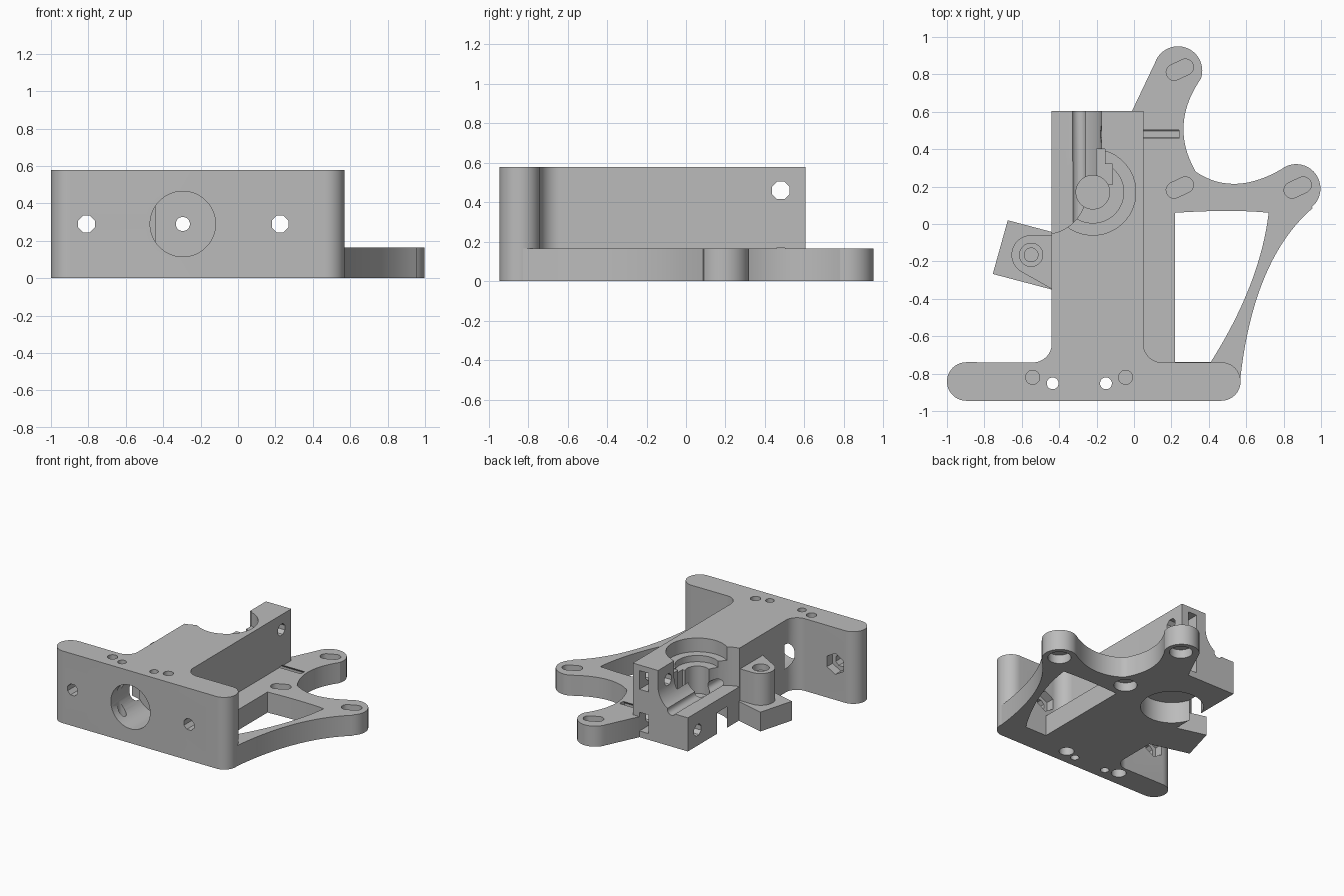
import bpy
import bmesh
from math import cos, sin, radians, pi

cube = bpy.data.objects.get("Cube")
if cube:
    bpy.data.objects.remove(cube, do_unlink=True)

grey = bpy.data.materials.new("plain_grey")
grey.use_nodes = True
grey.diffuse_color = (0.5, 0.5, 0.5, 1)
grey.node_tree.nodes["Principled BSDF"].inputs["Base Color"].default_value = (0.5, 0.5, 0.5, 1)


def arc(cx, cy, r, start, end, n=20):
    angles = [radians(start + (end - start) * i / n) for i in range(n + 1)]
    return [(cx + r * cos(a), cy + r * sin(a)) for a in angles]


def ring(cx, cy, r, n=40):
    return [(cx + r * cos(2 * pi * (i + 0.5) / n), cy + r * sin(2 * pi * (i + 0.5) / n))
            for i in range(n)]


def sweep(a, mid, b, n=20):
    """Curve from a to b that passes through mid."""
    c = [2 * m - (p + q) / 2 for p, m, q in zip(a, mid, b)]
    return [tuple((1 - t) ** 2 * a[k] + 2 * t * (1 - t) * c[k] + t * t * b[k] for k in (0, 1))
            for t in (i / n for i in range(n + 1))]


def rect(x0, x1, y0, y1):
    return [(x0, y0), (x1, y0), (x1, y1), (x0, y1)]


def prism(name, outline, low, high, axis="z"):
    """Extrude a flat outline along an axis."""
    place = {"x": lambda p, h: (h, p[0], p[1]),
             "y": lambda p, h: (p[0], h, p[1]),
             "z": lambda p, h: (p[0], p[1], h)}[axis]
    bm = bmesh.new()
    face = bm.faces.new([bm.verts.new(place(p, low)) for p in outline])
    top = bmesh.ops.extrude_face_region(bm, geom=[face])["geom"]
    for v in top:
        if isinstance(v, bmesh.types.BMVert):
            v.co["xyz".index(axis)] = high
    bmesh.ops.remove_doubles(bm, verts=bm.verts, dist=1e-5)
    bmesh.ops.recalc_face_normals(bm, faces=bm.faces)
    mesh = bpy.data.meshes.new(name)
    bm.to_mesh(mesh)
    bm.free()
    mesh.materials.append(grey)
    obj = bpy.data.objects.new(name, mesh)
    bpy.context.collection.objects.link(obj)
    return obj


def cut(targets, outline, low, high, axis="z"):
    cutter = prism("cutter", outline, low, high, axis)
    cutter.hide_render = True
    for obj in targets:
        mod = obj.modifiers.new("cut", "BOOLEAN")
        mod.operation = "DIFFERENCE"
        mod.solver = "EXACT"
        mod.object = cutter
        bpy.context.view_layer.objects.active = obj
        bpy.ops.object.modifier_apply(modifier=mod.name)
    bpy.data.objects.remove(cutter, do_unlink=True)


# Main body: rounded front wall with a long block behind it
outline = (arc(-0.897, -0.842, 0.103, 270, 90) + arc(-0.54, -0.64, 0.1, -90, 0)
           + [(-0.44, 0.605), (0.05, 0.605)]
           + arc(0.15, -0.64, 0.1, 180, 270) + arc(0.467, -0.842, 0.103, 90, -90))
body = prism("main_body", outline, 0, 0.58)

# Low mounting plate with two rounded arms
outline = ([(0.04, -0.76), (0.04, 0.59), (-0.01, 0.59), (-0.01, 0.605)]
           + arc(0.235, 0.82, 0.13, 162, -18)
           + sweep((0.36, 0.78), (0.265, 0.53), (0.33, 0.28))
           + sweep((0.33, 0.28), (0.55, 0.215), (0.8, 0.3))[1:]
           + arc(0.867, 0.19, 0.13, 121, -50)
           + sweep((0.955, 0.085), (0.7, -0.28), (0.568, -0.83)) + [(0.45, -0.83), (0.4, -0.76)])
plate = prism("mounting_plate", outline, 0, 0.165)
cut([plate], [(0.22, -0.739)] + sweep((0.22, 0.06), (0.5, 0.07), (0.72, 0.06))
    + sweep((0.72, 0.06), (0.62, -0.33), (0.41, -0.739))[1:], -0.1, 0.3)

# Tilted side block and pivot ear
block = prism("side_block", [(-0.43, -0.045), (-0.675, 0.02), (-0.755, -0.267), (-0.43, -0.353)],
              0, 0.155)
ear = prism("pivot_ear", [(-0.43, -0.06)] + arc(-0.55, -0.165, 0.105, 90, 235)
            + [(-0.43, -0.353)], 0.15, 0.41)
cut([ear], ring(-0.55, -0.165, 0.062), 0.36, 0.5)
cut([ear], ring(-0.55, -0.165, 0.037, 20), 0.2, 0.4)

# Rear channel with a rounded inner corner
cut([body], [(-0.5, 0.27)] + arc(-0.355, 0.45, 0.18, -90, 0) + [(-0.175, 0.7), (-0.5, 0.7)],
    0.17, 0.7, "y")

# Roller clearance and bearing seats, above and below
cut([body], ring(-0.48, 0.17, 0.225), 0.27, 0.7)
for radius, floor in ((0.23, 0.47), (0.165, 0.42), (0.09, 0.2)):
    cut([body], ring(-0.22, 0.17, radius), floor, 0.7)
cut([body], rect(-0.2, -0.115, 0.21, 0.32), 0.275, 0.7)
cut([body], rect(-0.2, -0.155, 0.3, 0.4), 0.28, 0.7)
cut([body], ring(-0.22, 0.17, 0.23), -0.1, 0.17)

# Front socket and the narrow passage behind it
cut([body], ring(-0.295, 0.29, 0.175), -1.1, -0.62, "y")
cut([body], ring(-0.295, 0.29, 0.038, 16), -0.7, 0.7, "y")

# Front wall bolt holes with hexagonal nut pockets behind
for x in (-0.81, 0.225):
    cut([body], ring(x, 0.29, 0.048, 8), -1.1, -0.6, "y")
    cut([body], ring(x, 0.29, 0.085, 6), -0.81, -0.65, "y")

# Vertical pin and screw holes
for x in (-0.435, -0.15):
    cut([body], ring(x, -0.852, 0.032, 16), -0.1, 0.7)
for x in (-0.542, -0.045):
    cut([body], ring(x, -0.82, 0.038, 16), 0.4, 0.7)
    cut([body], ring(x, -0.82, 0.055, 20), -0.1, 0.15)

# Crosswise bolt holes and rear nut slots
for z in (0.46, 0.125):
    cut([body, plate], ring(0.48, z, 0.048, 8), -0.6, 0.24, "x")
    cut([body], rect(-0.09, -0.01, z - 0.075, z + 0.075), 0.42, 0.7, "y")

# Slanted slots in the plate with round recesses beneath
for x, y in ((0.245, 0.825), (0.245, 0.195), (0.875, 0.195)):
    dx, dy = 0.03, 0.014
    slot = arc(x + dx, y + dy, 0.043, -65, 115, 12) + arc(x - dx, y - dy, 0.043, 115, 295, 12)
    cut([plate], slot, 0.08, 0.3)
    cut([plate], ring(x, y, 0.085), -0.1, 0.07)

# Smooth curved walls, keep hard edges
for obj in (body, plate, block, ear):
    bpy.ops.object.select_all(action="DESELECT")
    obj.select_set(True)
    bpy.context.view_layer.objects.active = obj
    bpy.ops.object.shade_smooth_by_angle(angle=radians(30))
